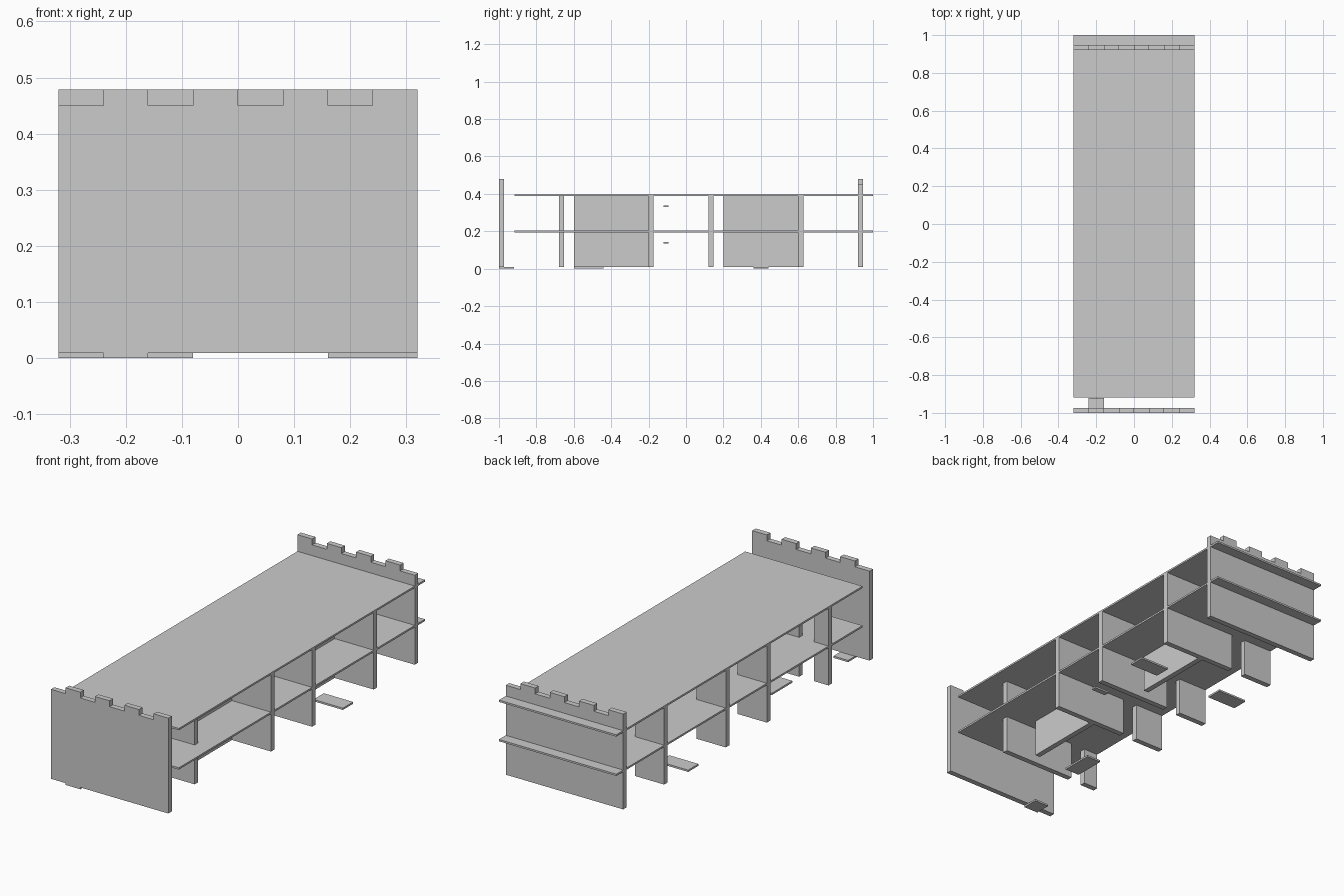
import bpy
import bmesh

cube = bpy.data.objects.get("Cube")
if cube:
    bpy.data.objects.remove(cube, do_unlink=True)

grey = bpy.data.materials.new("light_grey")
grey.use_nodes = True
colour = (0.6, 0.6, 0.6, 1)
grey.diffuse_color = colour
grey.node_tree.nodes["Principled BSDF"].inputs["Base Color"].default_value = colour

CELL = 0.08            # layout grid step
WALL = 0.027           # wall thickness
SLAB = 0.009           # floor thickness
HALF = 0.32            # half the width
MID, ROOF = 0.194, 0.388


def box(name, x, y, z):
    """Box from (min, max) pairs along each axis."""
    bm = bmesh.new()
    bmesh.ops.create_cube(bm, size=1)
    for v in bm.verts:
        for i, (lo, hi) in enumerate((x, y, z)):
            v.co[i] = lo if v.co[i] < 0 else hi
    return finish(name, bm)


def finish(name, bm):
    mesh = bpy.data.meshes.new(name)
    bmesh.ops.recalc_face_normals(bm, faces=bm.faces[:])
    bm.to_mesh(mesh)
    bm.free()
    mesh.materials.append(grey)
    obj = bpy.data.objects.new(name, mesh)
    bpy.context.collection.objects.link(obj)
    return obj


def battlement_wall(name, y, first_raised):
    """End wall whose crenellated outline is extruded along y."""
    low, high = 0.45, 0.479
    outline = [(HALF, SLAB), (-HALF, SLAB)]
    for i in range(8):
        z = high if (i % 2 == 0) == first_raised else low
        left = -HALF + i * CELL
        outline += [(left, z), (left + CELL, z)]
    bm = bmesh.new()
    face = bm.faces.new([bm.verts.new((x, y, z)) for x, z in outline])
    ext = bmesh.ops.extrude_face_region(bm, geom=[face])
    moved = [g for g in ext["geom"] if isinstance(g, bmesh.types.BMVert)]
    bmesh.ops.translate(bm, verts=moved, vec=(0, WALL, 0))
    return finish(name, bm)


# End walls with complementary battlements
battlement_wall("front_wall", -1.0, False)
battlement_wall("back_wall", 0.92, True)

# Full-width floors
for name, z in (("middle_floor", MID), ("top_floor", ROOF)):
    box(name, (-HALF, HALF), (-0.918, 1.0), (z, z + SLAB))

# Cross walls, each split by a doorway
height = (SLAB, ROOF)
for i, y in enumerate((-0.68, -0.2, 0.12, 0.6)):
    shift = CELL if i == 0 else 0
    depth = (y, y + WALL)
    box(f"cross_wall_{i}", (-CELL - shift, HALF - shift), depth, height)
    box(f"cross_wall_end_{i}", (-HALF, -2 * CELL - shift), depth, height)

# Lengthwise walls
for i, y in enumerate((-0.6, 0.2)):
    box(f"long_wall_{i}", (CELL, CELL + WALL), (y, y + 5 * CELL), height)

# Thin steps, one in each storey
for i, z in enumerate((0.135, 0.135 + MID)):
    box(f"step_{i}", (CELL, 2 * CELL), (-0.12, -0.093), (z, z + SLAB))

# Ground plates
ground = (0, SLAB)
box("entrance_plate", (-0.24, -0.16), (-1.0, -0.92), ground)
box("inner_plate", (-0.16, -0.08), (-0.6, -0.44), ground)
for name, x in (("right_plate", -HALF), ("left_plate", 0.16)):
    box(name, (x, x + 2 * CELL), (0.36, 0.44), ground)
